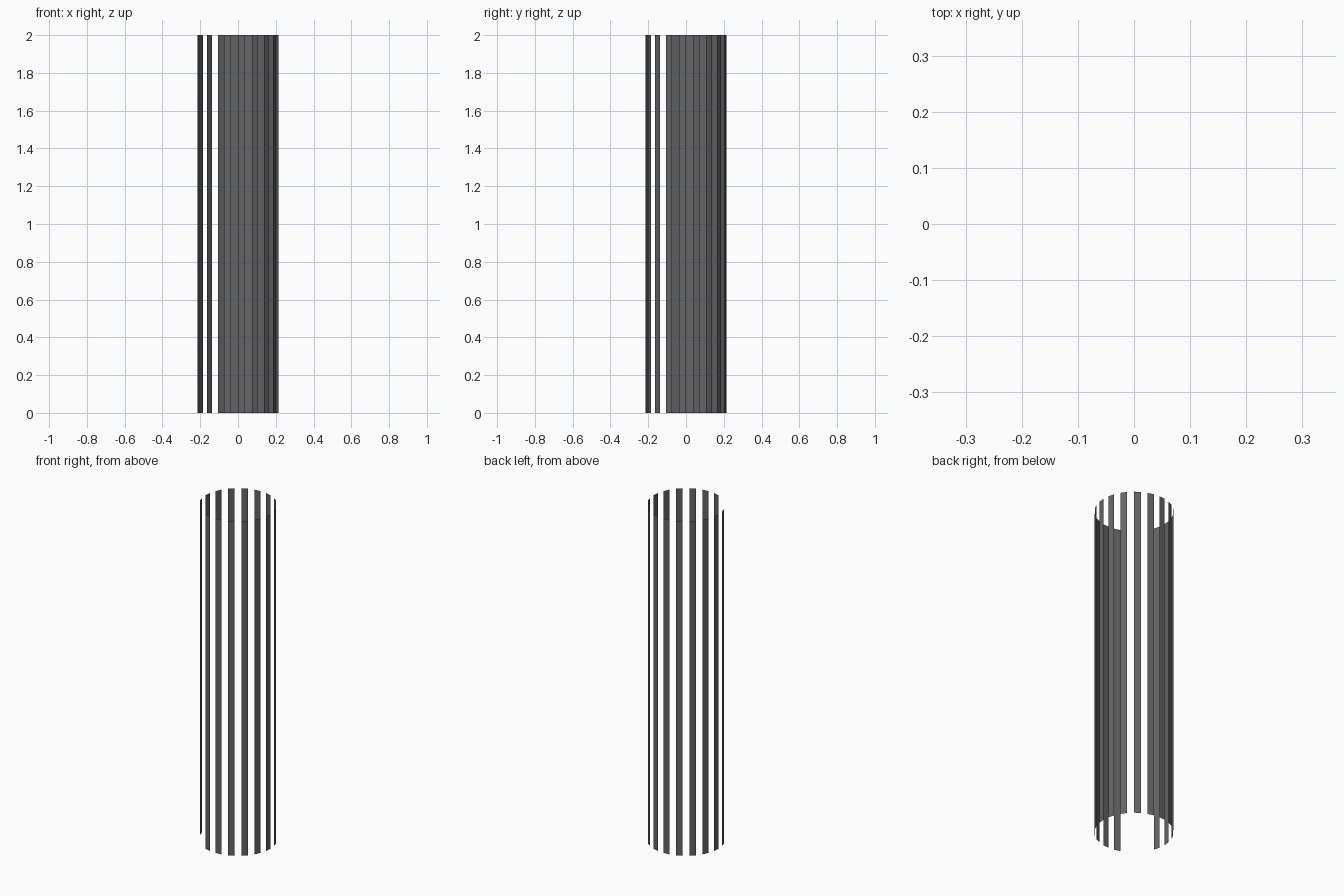
import bpy, bmesh, math

if "Cube" in bpy.data.objects:
    bpy.data.objects.remove(bpy.data.objects["Cube"])

RADIUS, HEIGHT, SIDES = 0.214, 2.0, 36
MISSING = {21, 23}  # the opening at the front left

grey = bpy.data.materials.new("dark grey")
grey.diffuse_color = (0.13, 0.13, 0.13, 1)
grey.use_nodes = True
grey.node_tree.nodes["Principled BSDF"].inputs["Base Color"].default_value = grey.diffuse_color


def ring_point(i, z):
    a = 2 * math.pi * i / SIDES
    return (RADIUS * math.cos(a), RADIUS * math.sin(a), z)


# Ring of upright flat slats: every second side of a 36-sided tube
bm = bmesh.new()
for i in range(1, SIDES, 2):
    if i in MISSING:
        continue
    corners = [ring_point(i, 0), ring_point(i + 1, 0),
               ring_point(i + 1, HEIGHT), ring_point(i, HEIGHT)]
    bm.faces.new([bm.verts.new(c) for c in corners])

mesh = bpy.data.meshes.new("slat_ring")
bm.to_mesh(mesh)
bm.free()
mesh.materials.append(grey)
bpy.context.collection.objects.link(bpy.data.objects.new("slat_ring", mesh))
